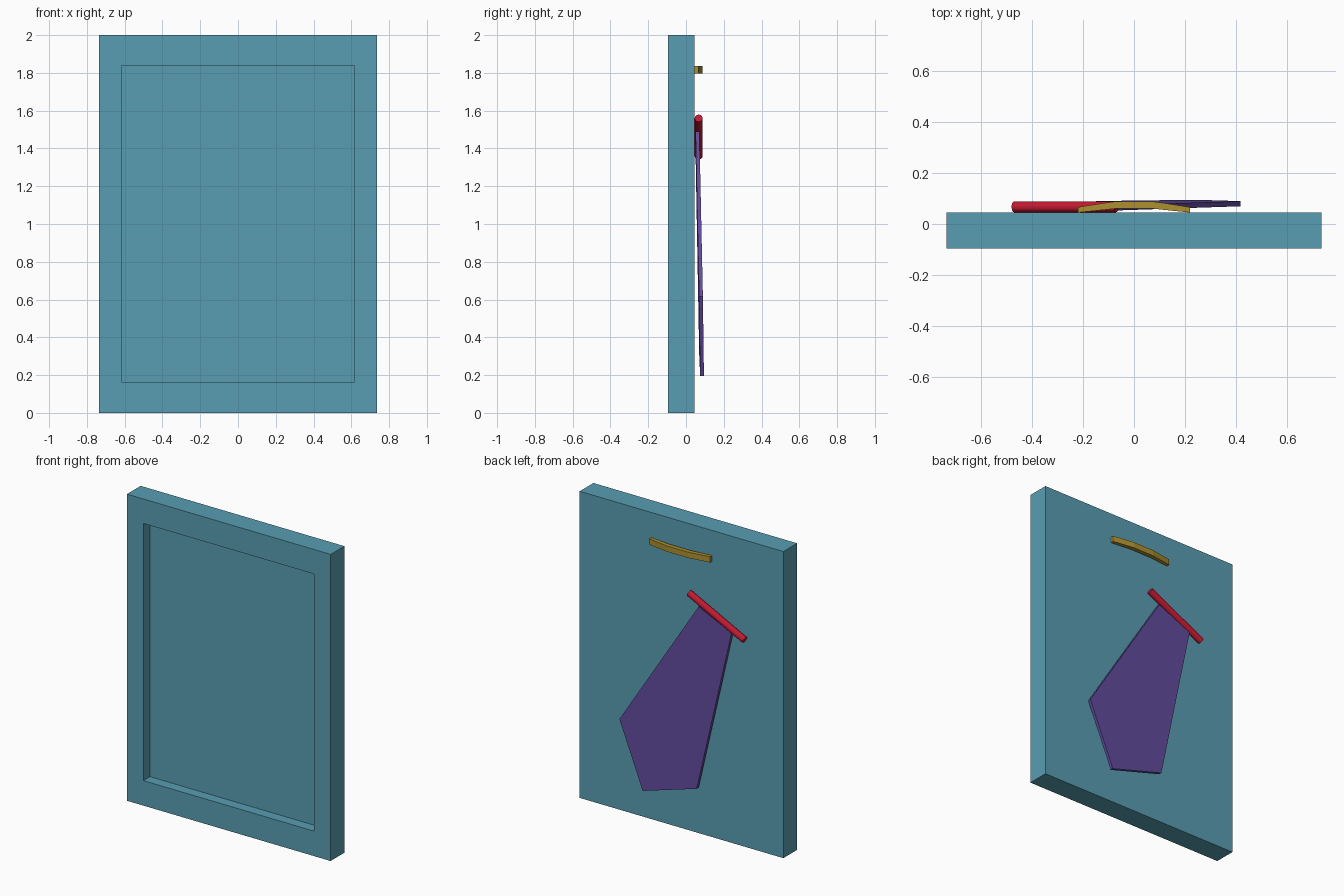
import bpy, bmesh, math
from mathutils import Vector

if "Cube" in bpy.data.objects:
    bpy.data.objects.remove(bpy.data.objects["Cube"])


def material(name, rgb):
    m = bpy.data.materials.new(name)
    m.diffuse_color = (*rgb, 1)
    m.use_nodes = True
    m.node_tree.nodes["Principled BSDF"].inputs["Base Color"].default_value = m.diffuse_color
    return m


def finish(name, bm, mat):
    bmesh.ops.recalc_face_normals(bm, faces=bm.faces)
    me = bpy.data.meshes.new(name)
    bm.to_mesh(me)
    bm.free()
    ob = bpy.data.objects.new(name, me)
    bpy.context.collection.objects.link(ob)
    me.materials.append(mat)
    return ob


def slab(name, points, offset, mat):
    """Flat outline given thickness along the offset vector."""
    bm = bmesh.new()
    face = bm.faces.new([bm.verts.new(p) for p in points])
    new = bmesh.ops.extrude_face_region(bm, geom=[face], use_keep_orig=True)["geom"]
    bmesh.ops.translate(bm, vec=offset,
                        verts=[g for g in new if isinstance(g, bmesh.types.BMVert)])
    return finish(name, bm, mat)


teal = material("teal", (0.10, 0.34, 0.45))
purple = material("purple", (0.12, 0.07, 0.34))
red = material("red", (0.55, 0.01, 0.03))
gold = material("gold", (0.42, 0.28, 0.03))

FRONT, BACK = -0.095, 0.046

# Frame: block with the front face inset and pushed in as a picture recess
bm = bmesh.new()
bmesh.ops.create_cube(bm, size=1)
bmesh.ops.scale(bm, vec=(1.47, BACK - FRONT, 2), verts=bm.verts)
bmesh.ops.translate(bm, vec=(0, (FRONT + BACK) / 2, 1), verts=bm.verts)
bm.normal_update()
front = min(bm.faces, key=lambda f: f.normal.y)
bmesh.ops.inset_region(bm, faces=[front], thickness=0.12)
for v in front.verts:
    v.co.x = math.copysign(0.616, v.co.x)
    v.co.z = 1.84 if v.co.z > 1 else 0.163
rim = bmesh.ops.extrude_face_region(bm, geom=[front])["geom"]
bmesh.ops.translate(bm, vec=(0, 0.068, 0),
                    verts=[g for g in rim if isinstance(g, bmesh.types.BMVert)])
if front.is_valid:
    bmesh.ops.delete(bm, geom=[front], context='FACES_ONLY')
finish("picture_frame", bm, teal)

# Hinge rod, tilted in the plane of the back
a, b = Vector((-0.47, 0.067, 1.36)), Vector((-0.07, 0.067, 1.56))
bpy.ops.mesh.primitive_cylinder_add(vertices=24, radius=0.021, depth=(b - a).length,
                                    location=(a + b) / 2)
rod = bpy.context.object
rod.name = "hinge_rod"
rod.rotation_euler = (b - a).to_track_quat('Z', 'Y').to_euler()
rod.data.materials.append(red)
bpy.ops.object.shade_smooth_by_angle(angle=math.radians(40))

# Easel leg: flat plate swung slightly away from the back about the rod
outline = [(-0.14, 1.49), (-0.378, 1.382), (-0.14, 0.31), (0.246, 0.195), (0.418, 0.615)]
leg = []
for x, z in outline:
    d = (x + 0.27) * 0.447 + (1.46 - z) * 0.894
    leg.append((x, 0.050 + 0.0183 * d, z))
slab("easel_leg", leg, Vector((0, 0.02, 0)), purple)

# Wall hanger: shallow bowed strip
outer = [(-0.22, 0.066), (-0.15, 0.077), (-0.075, 0.088),
         (0.075, 0.088), (0.15, 0.077), (0.22, 0.066)]
inner = [(0.22, 0.045), (0.15, 0.052), (0.075, 0.060),
         (-0.075, 0.060), (-0.15, 0.052), (-0.22, 0.045)]
slab("wall_hanger", [(x, y, 1.798) for x, y in outer + inner], Vector((0, 0, 0.038)), gold)
